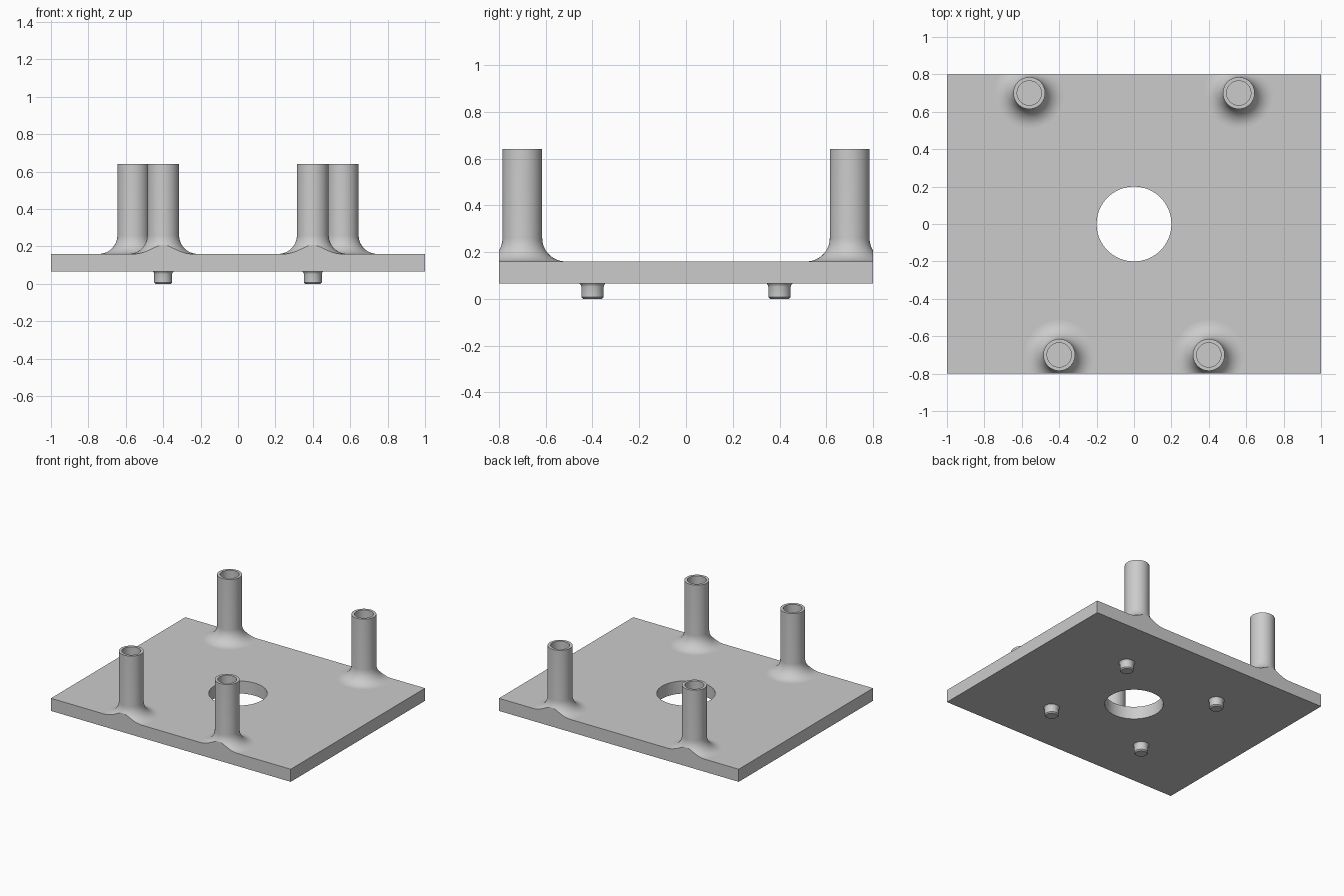
import bpy, bmesh, math
from mathutils import Vector

if "Cube" in bpy.data.objects:
    bpy.data.objects.remove(bpy.data.objects["Cube"])

SIDES = 64
PLATE_LOW, PLATE_TOP, POST_TOP = 0.065, 0.16, 0.64
HALF_X, HALF_Y = 1.0, 0.8

grey = bpy.data.materials.new("light grey")
grey.diffuse_color = (0.6, 0.6, 0.6, 1)
grey.use_nodes = True
grey.node_tree.nodes["Principled BSDF"].inputs["Base Color"].default_value = grey.diffuse_color


def finish(bm, name):
    me = bpy.data.meshes.new(name)
    bm.to_mesh(me)
    bm.free()
    ob = bpy.data.objects.new(name, me)
    bpy.context.collection.objects.link(ob)
    me.materials.append(grey)
    bpy.ops.object.select_all(action='DESELECT')
    ob.select_set(True)
    bpy.context.view_layer.objects.active = ob
    bpy.ops.object.shade_smooth_by_angle(angle=math.radians(30))
    return ob


def revolve(profile, x, y):
    """Closed solid turned about z; flat caps on the first and last ring."""
    bm = bmesh.new()
    rings = []
    for r, z in profile:
        rings.append([bm.verts.new((x + r * math.cos(2 * math.pi * i / SIDES),
                                    y + r * math.sin(2 * math.pi * i / SIDES), z))
                      for i in range(SIDES)])
    for a, b in zip(rings, rings[1:]):
        for i in range(SIDES):
            j = (i + 1) % SIDES
            bm.faces.new((a[i], a[j], b[j], b[i]))
    bm.faces.new(rings[0])
    bm.faces.new(rings[-1])
    bmesh.ops.recalc_face_normals(bm, faces=bm.faces[:])
    return bm


# Plate with round centre hole
bm = bmesh.new()
outer = [(-HALF_X, -HALF_Y), (HALF_X, -HALF_Y), (HALF_X, HALF_Y), (-HALF_X, HALF_Y)]
hole = [(0.2 * math.cos(2 * math.pi * i / SIDES), 0.2 * math.sin(2 * math.pi * i / SIDES))
        for i in range(SIDES)]
edges = []
for loop in (outer, hole):
    vs = [bm.verts.new((px, py, PLATE_LOW)) for px, py in loop]
    edges += [bm.edges.new((vs[i], vs[(i + 1) % len(vs)])) for i in range(len(vs))]
bmesh.ops.triangle_fill(bm, edges=edges, use_beauty=True, normal=(0, 0, 1))
ext = bmesh.ops.extrude_face_region(bm, geom=bm.faces[:])
top = [g for g in ext["geom"] if isinstance(g, bmesh.types.BMVert)]
bmesh.ops.translate(bm, verts=top, vec=(0, 0, PLATE_TOP - PLATE_LOW))
bmesh.ops.recalc_face_normals(bm, faces=bm.faces[:])
finish(bm, "base_plate")

# Hollow posts with flared foot, trimmed flush with the plate edge
R, FIL, BORE = 0.085, 0.1, 0.065
STEPS = 12
post = []
for k in range(STEPS + 1):
    a = math.pi / 2 * k / STEPS
    post.append((R + FIL - FIL * math.sin(a), PLATE_TOP + FIL - FIL * math.cos(a)))
post += [(R, POST_TOP), (BORE, POST_TOP), (BORE, PLATE_TOP + 0.005)]
for row, px, py in (("front", 0.4, -0.7), ("back", 0.56, 0.7)):
    for side, s in (("left", -1), ("right", 1)):
        bm = revolve(post, s * px, py)
        d = math.copysign(1, py)
        cut = bmesh.ops.bisect_plane(
            bm, geom=bm.verts[:] + bm.edges[:] + bm.faces[:], dist=1e-6,
            plane_co=Vector((0, d * HALF_Y, 0)), plane_no=Vector((0, d, 0)),
            clear_outer=True)
        rim = [g for g in cut["geom_cut"] if isinstance(g, bmesh.types.BMEdge)]
        bmesh.ops.contextual_create(bm, geom=rim)
        bmesh.ops.recalc_face_normals(bm, faces=bm.faces[:])
        under = [f for f in bm.faces if all(v.co.z < PLATE_TOP + 1e-5 for v in f.verts)]
        bmesh.ops.delete(bm, geom=under, context='FACES')
        finish(bm, f"{row}_{side}_post")

# Short locating pins under the plate
pin = [(0.04, 0.0), (0.048, 0.008), (0.048, 0.053), (0.05, 0.059), (0.055, PLATE_LOW)]
for row, sy in (("front", -1), ("back", 1)):
    for side, sx in (("left", -1), ("right", 1)):
        finish(revolve(pin, 0.4 * sx, 0.4 * sy), f"{row}_{side}_pin")
